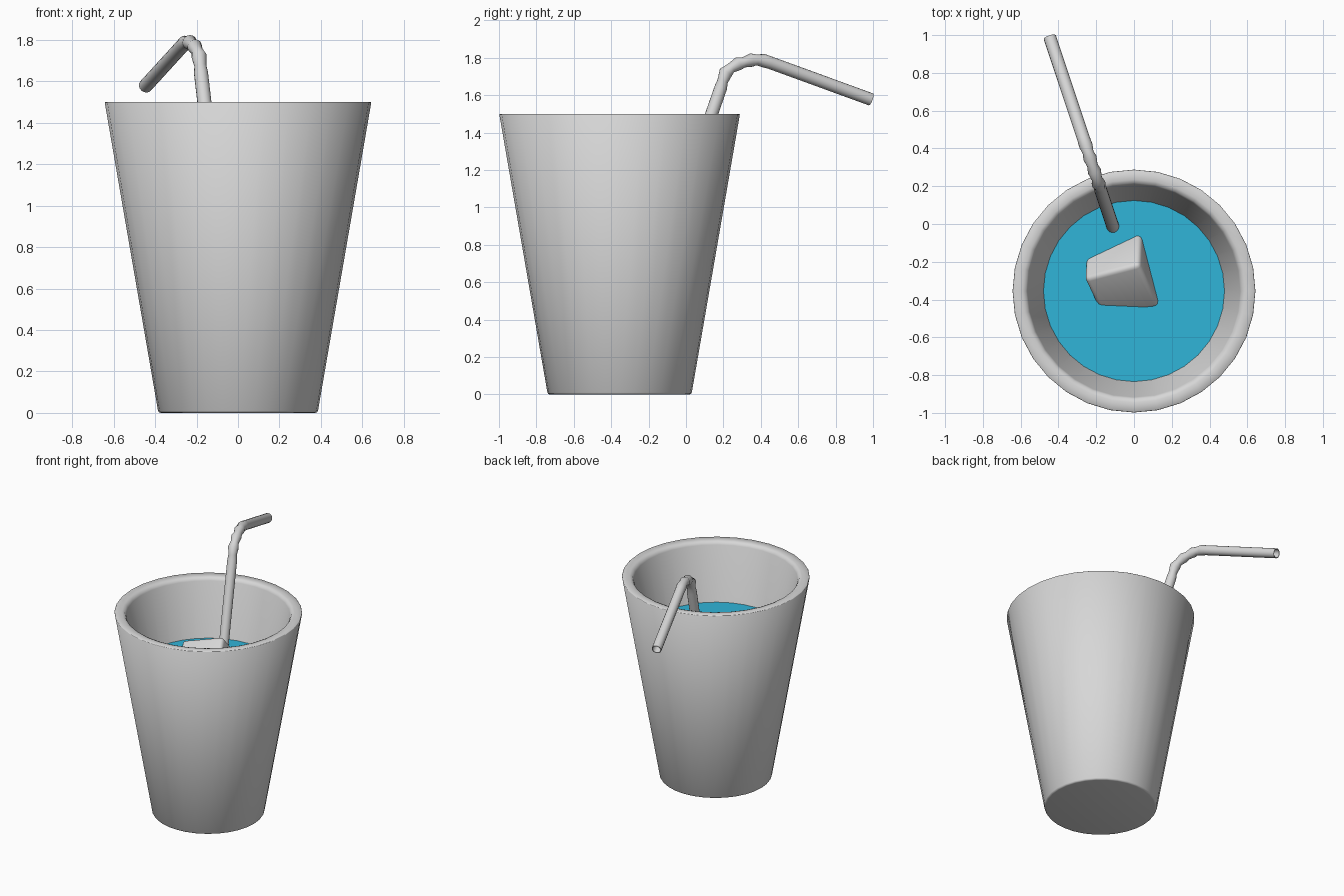
import bpy, bmesh, math
from mathutils import Vector, Matrix

if "Cube" in bpy.data.objects:
    bpy.data.objects.remove(bpy.data.objects["Cube"])

CY = -0.355          # cup axis position in y
WATER = 1.08         # liquid level


def mat(name, rgb):
    m = bpy.data.materials.new(name)
    m.diffuse_color = (*rgb, 1)
    m.use_nodes = True
    m.node_tree.nodes["Principled BSDF"].inputs["Base Color"].default_value = m.diffuse_color
    return m


GREY = mat("light_grey", (0.68, 0.68, 0.68))
BLUE = mat("water_blue", (0.03, 0.46, 0.69))


def finish(bm, name, material, angle=None):
    bmesh.ops.recalc_face_normals(bm, faces=bm.faces)
    me = bpy.data.meshes.new(name)
    bm.to_mesh(me)
    bm.free()
    ob = bpy.data.objects.new(name, me)
    bpy.context.collection.objects.link(ob)
    me.materials.append(material)
    if angle:
        bpy.ops.object.select_all(action='DESELECT')
        ob.select_set(True)
        bpy.context.view_layer.objects.active = ob
        bpy.ops.object.shade_smooth_by_angle(angle=math.radians(angle))
    return ob


def skin(bm, rings, closed=False):
    """Join successive rings of points with quads."""
    vr = [[bm.verts.new(p) for p in ring] for ring in rings]
    pairs = list(zip(vr, vr[1:])) + ([(vr[-1], vr[0])] if closed else [])
    n = len(vr[0])
    for a, b in pairs:
        for i in range(n):
            j = (i + 1) % n
            bm.faces.new((a[i], a[j], b[j], b[i]))
    return vr


def circle(r, z, n=32):
    return [Vector((r * math.cos(2 * math.pi * i / n),
                    CY + r * math.sin(2 * math.pi * i / n), z)) for i in range(n)]


# cup: turned profile with wall thickness and softened inner lip
profile = [(0.372, 0), (0.381, 0.002), (0.386, 0.010), (0.643, 1.497), (0.640, 1.5),
           (0.590, 1.5), (0.572, 1.493), (0.562, 1.475), (0.27, 0.08)]
bm = bmesh.new()
vr = skin(bm, [circle(r, z) for r, z in profile])
bm.faces.new(vr[0])
bm.faces.new(vr[-1])
finish(bm, "cup", GREY, 60)

# liquid surface
bm = bmesh.new()
bm.faces.new([bm.verts.new(p) for p in circle(0.480, WATER)])
finish(bm, "liquid", BLUE)

# ice cube: tilted bevelled cube with one corner above the liquid
u1 = Vector((-0.27, -0.07, -0.07)).normalized()
u2 = Vector((-0.01, 0.145, -0.18))
u2 = (u2 - u1 * u2.dot(u1)).normalized()
u3 = u1.cross(u2)
size = 0.31
corner = Vector((0.028, -0.215, 1.27))
centre = corner + (u1 + u2 + u3) * size / 2
rot = Matrix((u1, u2, u3)).transposed().to_4x4()
bm = bmesh.new()
bmesh.ops.create_cube(bm, size=size, matrix=Matrix.Translation(centre) @ rot)
bmesh.ops.bevel(bm, geom=bm.edges[:], offset=0.025, segments=3, profile=0.5,
                affect='EDGES')
finish(bm, "ice_cube", GREY, 50)

# bendy straw: path (y, z, radius) in one upright plane, with pleats at the bend
path = [(-0.345, 0.12, .034), (0.186, 1.64, .034), (0.196, 1.675, .029),
        (0.213, 1.722, .037), (0.240, 1.745, .028), (0.280, 1.769, .036),
        (0.310, 1.776, .028), (0.350, 1.788, .036), (0.378, 1.789, .029),
        (0.415, 1.785, .036), (0.450, 1.774, .034), (0.988, 1.578, .034)]
pts = [Vector((-0.11 - 0.333 * (y + 0.02), y, z)) for y, z, r in path]
side = Vector((0.949, 0.316, 0))
outer, inner = [], []
for i, p in enumerate(pts):
    t = (pts[min(i + 1, len(pts) - 1)] - pts[max(i - 1, 0)]).normalized()
    if i == 1:
        t = (pts[1] - pts[0]).normalized()
    up = side.cross(t).normalized()
    for rings, r in ((outer, path[i][2]), (inner, path[i][2] - 0.005)):
        rings.append([p + (side * math.cos(a) + up * math.sin(a)) * r
                      for a in (2 * math.pi * k / 16 for k in range(16))])
bm = bmesh.new()
skin(bm, outer + inner[::-1], closed=True)
finish(bm, "straw", GREY, 50)
